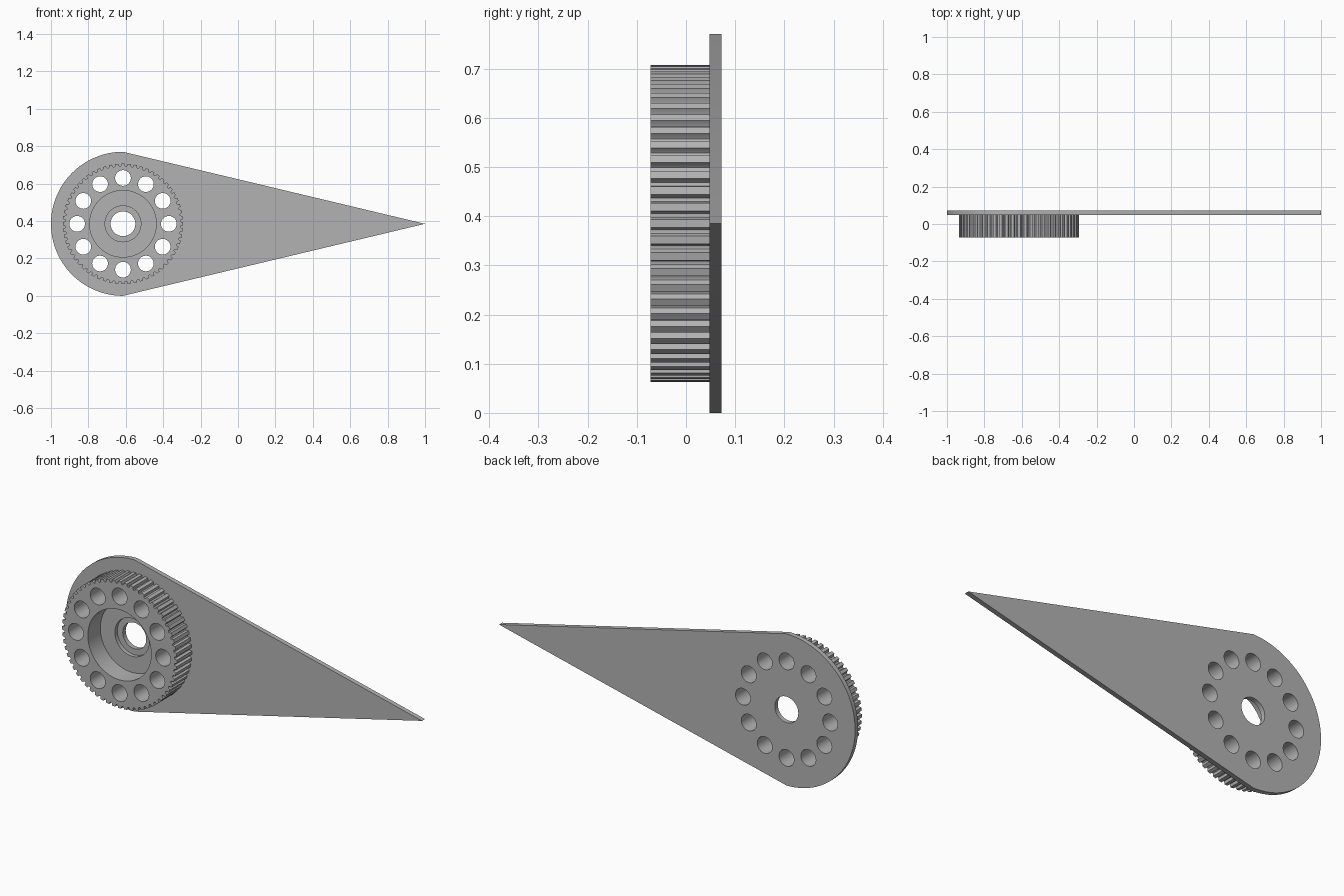
import bpy
import bmesh
from math import cos, sin, pi, radians

cube = bpy.data.objects.get("Cube")
if cube:
    bpy.data.objects.remove(cube, do_unlink=True)

# Shared dimensions: hub centre, plate radius and depths along y
CX, CZ, PLATE_R = -0.615, 0.385, 0.385
FRONT, FLOOR, SEAM, BACK = -0.072, 0.028, 0.048, 0.072
BORE_R, RECESS_R, POCKET_R = 0.066, 0.096, 0.178
TEETH, TIP_R, ROOT_R = 60, 0.322, 0.308

grey = bpy.data.materials.new("plain grey")
grey.use_nodes = True
grey.diffuse_color = (0.45, 0.45, 0.45, 1)
bsdf = next(n for n in grey.node_tree.nodes if n.type == 'BSDF_PRINCIPLED')
bsdf.inputs["Base Color"].default_value = grey.diffuse_color


def arc(radius, start=0, end=2 * pi, steps=64, x=0, z=0):
    """Points along an arc, leaving out the end point."""
    angles = [start + (end - start) * i / steps for i in range(steps)]
    return [(x + radius * cos(a), z + radius * sin(a)) for a in angles]


def slab(name, loops, y0, y1):
    """Extrude an outline with holes between two depths."""
    curve = bpy.data.curves.new(name + " profile", 'CURVE')
    curve.dimensions = '2D'
    curve.fill_mode = 'BOTH'
    curve.extrude = (y1 - y0) / 2
    for loop in loops:
        spline = curve.splines.new('POLY')
        spline.points.add(len(loop) - 1)
        for point, (x, z) in zip(spline.points, loop):
            point.co = (x, z, 0, 1)
        spline.use_cyclic_u = True
    helper = bpy.data.objects.new(name + " profile", curve)
    bpy.context.collection.objects.link(helper)
    graph = bpy.context.evaluated_depsgraph_get()
    mesh = bpy.data.meshes.new_from_object(helper.evaluated_get(graph))
    bpy.data.objects.remove(helper, do_unlink=True)
    bpy.data.curves.remove(curve)

    bm = bmesh.new()
    bm.from_mesh(mesh)
    bmesh.ops.remove_doubles(bm, verts=bm.verts, dist=0.00005)
    # Stand the profile upright at the hub centre
    for v in bm.verts:
        x, z, depth = v.co
        v.co = (CX + x, (y0 + y1) / 2 - depth, CZ + z)
    bmesh.ops.recalc_face_normals(bm, faces=bm.faces)
    bm.to_mesh(mesh)
    bm.free()

    mesh.name = name
    mesh.materials.clear()
    mesh.materials.append(grey)
    obj = bpy.data.objects.new(name, mesh)
    bpy.context.collection.objects.link(obj)
    bpy.ops.object.select_all(action='DESELECT')
    obj.select_set(True)
    bpy.context.view_layer.objects.active = obj
    bpy.ops.object.shade_smooth_by_angle(angle=radians(30))
    return obj


# Ring of twelve through holes
holes = [arc(0.042, steps=32, x=x, z=z) for x, z in arc(0.245, steps=12)]

# Pointed backing plate: half circle closing to a tip
outline = arc(PLATE_R, pi / 2, 3 * pi / 2) + [(0, -PLATE_R), (1 - CX, 0)]
slab("pointer_plate", [outline, arc(BORE_R)] + holes, SEAM, BACK)

# Toothed rim with rounded grooves
tooth = [(-0.24, TIP_R), (0.24, TIP_R), (0.3, 0.314), (0.38, 0.309),
         (0.5, ROOT_R), (0.62, 0.309), (0.7, 0.314)]
gear = []
for i in range(TEETH):
    for offset, r in tooth:
        a = 2 * pi * (i + offset) / TEETH
        gear.append((r * cos(a), r * sin(a)))
slab("toothed_pulley", [gear, arc(POCKET_R)] + holes, FRONT, SEAM)

# Floor of the hub pocket, with a shallow recess around the bore
slab("pocket_floor", [arc(POCKET_R), arc(RECESS_R)], FLOOR, SEAM)
